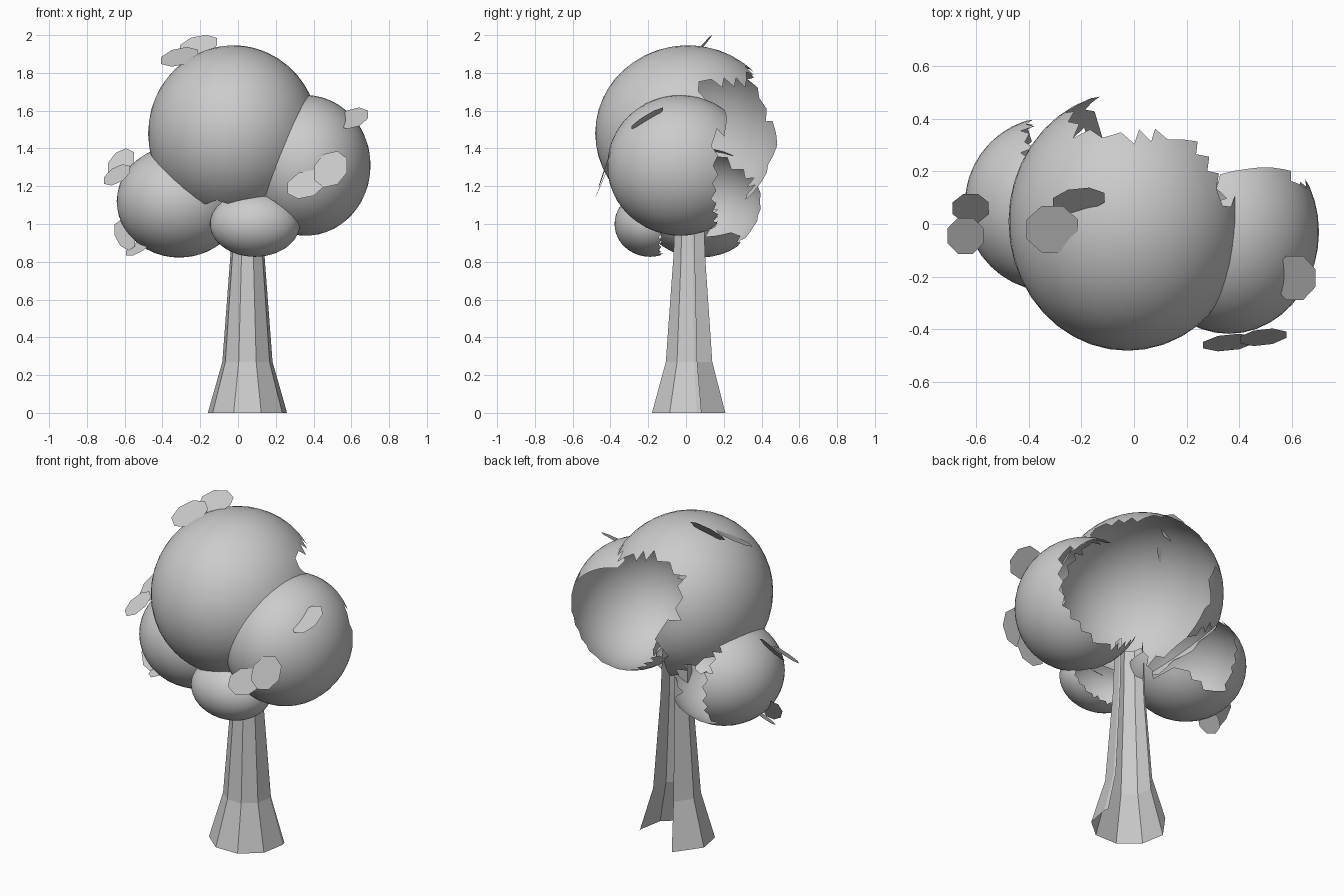
import bpy, bmesh, math
from mathutils import Vector

if "Cube" in bpy.data.objects:
    bpy.data.objects.remove(bpy.data.objects["Cube"])


def finish(bm, name, smooth=False):
    mesh = bpy.data.meshes.new(name)
    for f in bm.faces:
        f.smooth = smooth
    bm.to_mesh(mesh)
    bm.free()
    ob = bpy.data.objects.new(name, mesh)
    bpy.context.collection.objects.link(ob)
    return ob


# Trunk: flared open tube with a gap at the back
def trunk():
    bm = bmesh.new()
    angles = [118, 170, 210, 250, 290, 330, 370, 377]
    profile = [(0, .213), (.27, .135), (.83, .092), (1.15, .08)]
    rings = [[bm.verts.new((.05 + r * math.cos(math.radians(a)),
                            .02 + r * math.sin(math.radians(a)), z))
              for a in angles] for z, r in profile]
    for lo, hi in zip(rings, rings[1:]):
        for i in range(len(angles) - 1):
            bm.faces.new((lo[i], lo[i + 1], hi[i + 1], hi[i]))
    finish(bm, "trunk")


# Which part of each foliage shell stays (d is the direction from its centre)
def keep_crown(d):
    az = math.degrees(math.atan2(d.y, d.x))
    if d.z < -.8 or (8 < az < 107 and d.z < .58):
        return False
    return d.y < .66 or (d.x < -.25 and abs(d.z + .1) < 2.2 * (1 - d.y))


def keep_right(d):
    return d.y < (.6 if d.z > .45 else .46)


def keep_left(d):
    return d.y < .15 or d.x < -.28 or (d.z < -.6 and d.y < .6)


def keep_front(d):
    return d.y < .3


SHELLS = {
    "crown_foliage": ((-.025, .01, 1.48), (.455, .495, .47), keep_crown),
    "right_foliage": ((.36, -.03, 1.31), (.345, .39, .375), keep_right),
    "left_foliage": ((-.31, .075, 1.12), (.335, .335, .30), keep_left),
    "front_foliage": ((.09, -.19, 1.0), (.24, .19, .175), keep_front),
}


def local(p, c, r):
    return Vector(((p[i] - c[i]) / r[i] for i in range(3)))


# Foliage shells: open balls, trimmed where buried in a neighbour
def foliage(name, c, r, keep):
    bm = bmesh.new()
    bmesh.ops.create_icosphere(bm, subdivisions=4, radius=1)
    for v in bm.verts:
        v.co = Vector((c[i] + v.co[i] * r[i] * .992 for i in range(3)))
    drop = []
    for f in bm.faces:
        p = f.calc_center_median()
        buried = any(local(p, c2, r2).length < .88
                     for n, (c2, r2, k) in SHELLS.items() if n != name)
        if buried or not keep(local(p, c, r).normalized()):
            drop.append(f)
    bmesh.ops.delete(bm, geom=drop, context='FACES')
    finish(bm, name, True)


# Loose leaves: flat rounded cards given by centre and two half axes
def leaf(name, c, u, v):
    bm = bmesh.new()
    c, u, v = Vector(c), Vector(u), Vector(v)
    pts = []
    for i in range(8):
        a = math.tau * (i + .5) / 8
        pts.append(bm.verts.new(c + (u * math.cos(a) + v * math.sin(a)) * 1.06))
    bm.faces.new(pts)
    finish(bm, name)


trunk()
for name, (c, r, keep) in SHELLS.items():
    foliage(name, c, r, keep)

LEAVES = [
    ((-.31, -.02, 1.885), (.1, 0, .02), (0, .09, .045)),
    ((-.21, .09, 1.945), (.1, .01, .02), (0, .045, .05)),
    ((-.62, .06, 1.325), (.07, 0, .03), (0, .055, .065)),
    ((-.64, -.045, 1.26), (.07, 0, .03), (0, .07, .045)),
    ((-.60, .03, .94), (.055, 0, -.03), (0, .05, .07)),
    ((-.53, .01, .875), (.065, 0, .03), (0, .05, .03)),
    ((.61, -.205, 1.56), (.08, 0, .02), (0, .085, .05)),
    ((.49, -.43, 1.29), (.09, .01, .02), (0, .03, .09)),
    ((.36, -.45, 1.21), (.1, .01, .02), (0, .03, .07)),
]
for i, args in enumerate(LEAVES):
    leaf(f"leaf_{i + 1}", *args)
